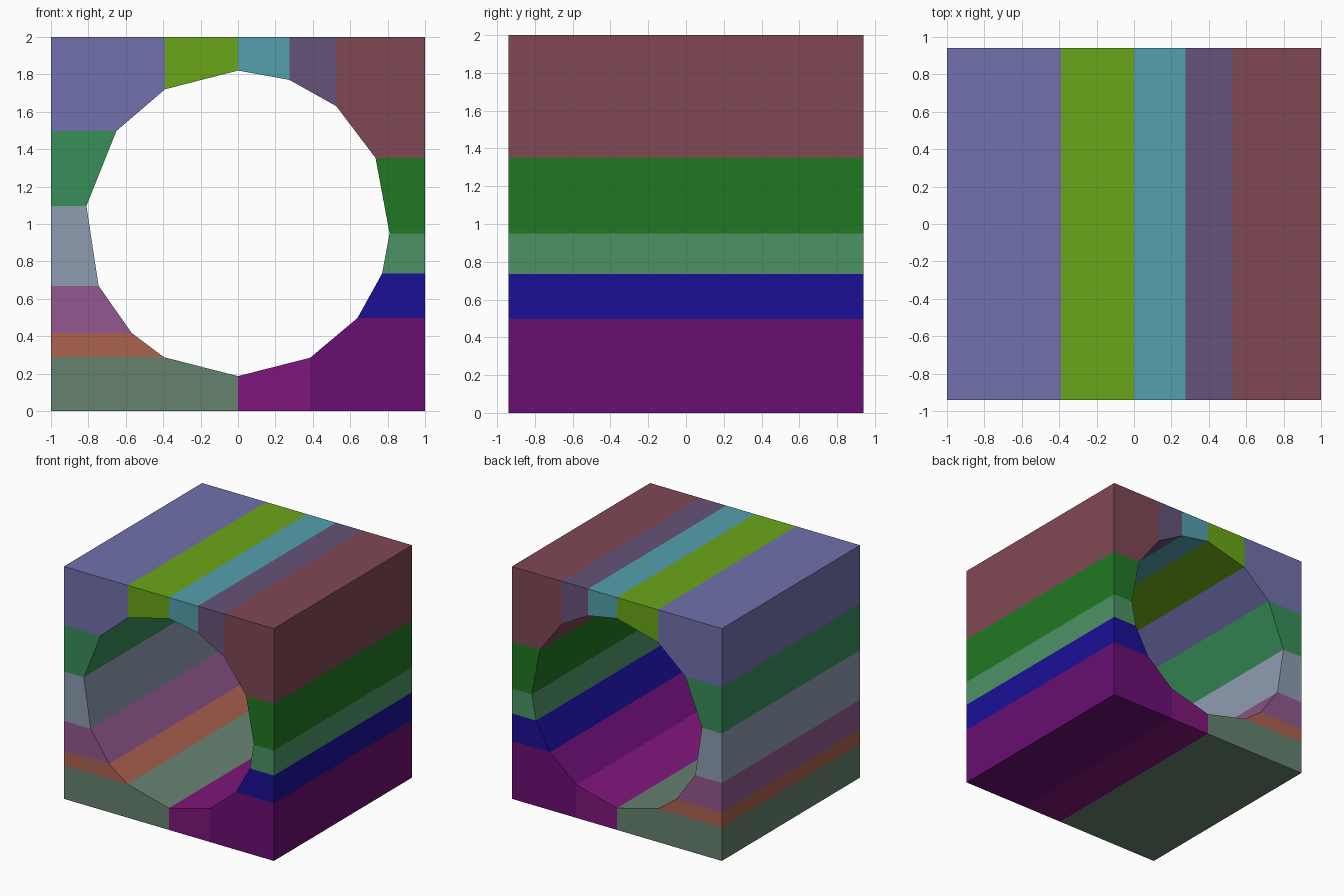
import bpy, bmesh

if "Cube" in bpy.data.objects:
    bpy.data.objects.remove(bpy.data.objects["Cube"])

HALF_DEPTH = 0.94

# Tunnel outline, clockwise from the top: x, z, side the cut runs out to,
# then name and colour of the bar that starts at this point
RING = [
    (0.00, 1.82, "T", "top_bar_teal", (84, 160, 174)),
    (0.275, 1.77, "T", "top_bar_violet", (102, 82, 120)),
    (0.525, 1.63, "T", "top_right_corner_bar", (128, 72, 84)),
    (0.735, 1.353, "R", "right_bar_green", (32, 120, 34)),
    (0.81, 0.95, "R", "right_bar_sea_green", (76, 146, 100)),
    (0.77, 0.735, "R", "right_bar_blue", (26, 16, 150)),
    (0.638, 0.497, "R", "bottom_right_corner_bar", (106, 14, 114)),
    (0.385, 0.285, "B", "bottom_bar_magenta", (128, 22, 124)),
    (0.00, 0.187, "B", "bottom_left_corner_bar", (102, 130, 112)),
    (-0.395, 0.288, "L", "left_bar_orange", (172, 98, 80)),
    (-0.568, 0.417, "L", "left_bar_mauve", (146, 88, 144)),
    (-0.745, 0.67, "L", "left_bar_grey", (142, 156, 176)),
    (-0.81, 1.097, "L", "left_bar_green", (56, 142, 90)),
    (-0.65, 1.497, "L", "top_left_corner_bar", (113, 113, 173)),
    (-0.39, 1.72, "T", "top_bar_lime", (106, 166, 24)),
]
CORNERS = {"TR": (1, 2), "RB": (1, 0), "BL": (-1, 0), "LT": (-1, 2)}


def outer_point(x, z, side):
    return {"T": (x, 2), "B": (x, 0), "R": (1, z), "L": (-1, z)}[side]


def linear(c):
    c /= 255
    return c / 12.92 if c <= 0.04045 else ((c + 0.055) / 1.055) ** 2.4


def bar(name, profile, rgb):
    """Extrude an x-z profile through the full depth."""
    bm = bmesh.new()
    face = bm.faces.new([bm.verts.new((x, -HALF_DEPTH, z)) for x, z in profile])
    out = bmesh.ops.extrude_face_region(bm, geom=[face], use_keep_orig=True)
    moved = [v for v in out["geom"] if isinstance(v, bmesh.types.BMVert)]
    bmesh.ops.translate(bm, verts=moved, vec=(0, 2 * HALF_DEPTH, 0))
    bmesh.ops.recalc_face_normals(bm, faces=bm.faces)
    mesh = bpy.data.meshes.new(name)
    bm.to_mesh(mesh)
    bm.free()
    mat = bpy.data.materials.new(name + "_colour")
    mat.diffuse_color = (*map(linear, rgb), 1)
    mat.use_nodes = True
    mat.node_tree.nodes["Principled BSDF"].inputs["Base Color"].default_value = mat.diffuse_color
    mesh.materials.append(mat)
    bpy.context.collection.objects.link(bpy.data.objects.new(name, mesh))


# One bar per tunnel edge, with a block corner where the side changes
for i, (x, z, side, name, rgb) in enumerate(RING):
    nx, nz, nside = RING[(i + 1) % len(RING)][:3]
    profile = [(x, z), outer_point(x, z, side)]
    if side != nside:
        profile.append(CORNERS[side + nside])
    profile += [outer_point(nx, nz, nside), (nx, nz)]
    bar(name, profile, rgb)
